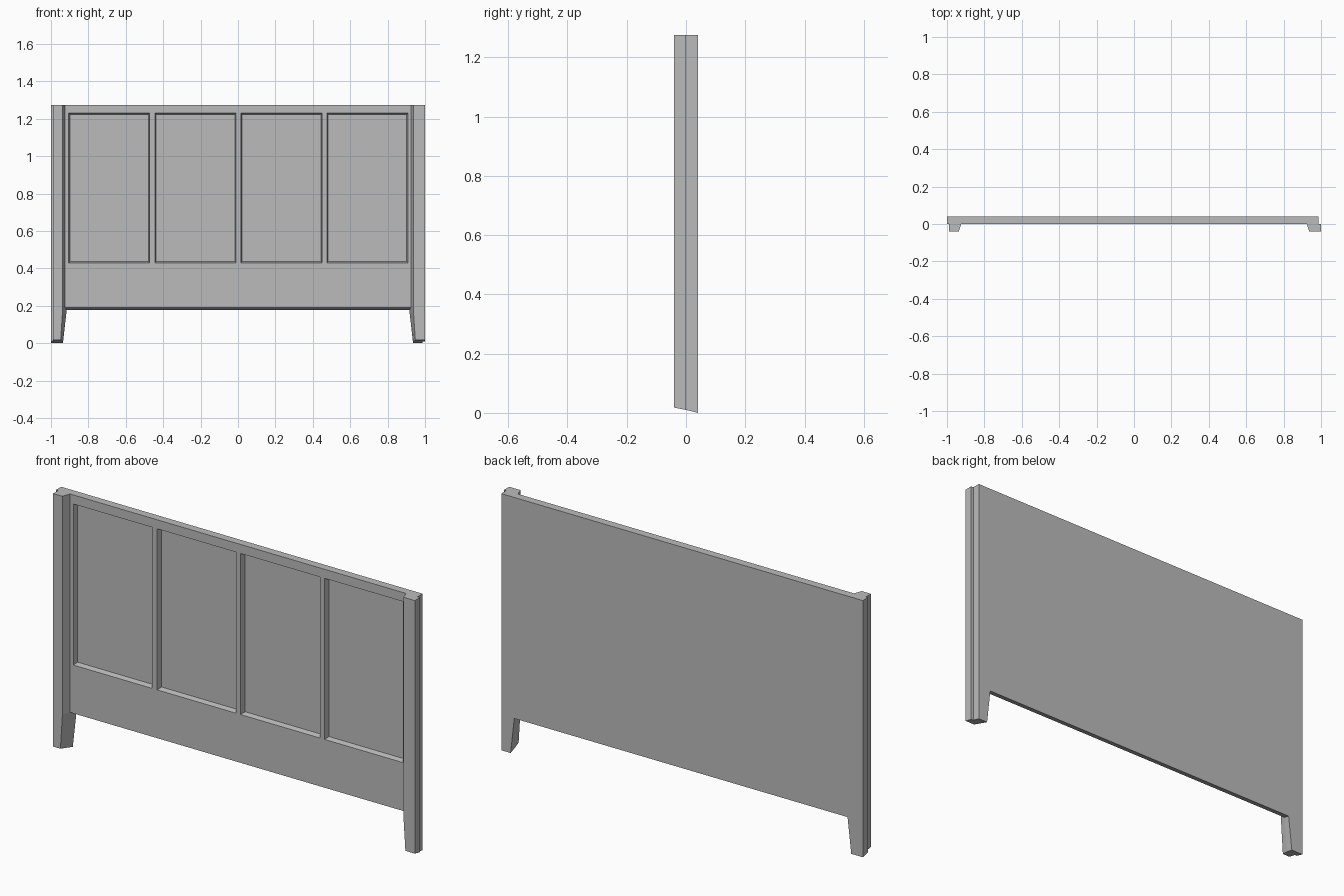
import bpy, bmesh
from mathutils import Vector

cube = bpy.data.objects.get("Cube")
if cube:
    bpy.data.objects.remove(cube, do_unlink=True)

# Single painted finish
grey = bpy.data.materials.new("plain_grey")
grey.use_nodes = True
colour = (0.5, 0.5, 0.5, 1)
grey.diffuse_color = colour
grey.node_tree.nodes["Principled BSDF"].inputs["Base Color"].default_value = colour

TOP = 1.275
FRONT, MID, BACK = -0.04, 0.0, 0.04


def loft(bm, front, back, y_front, y_back):
    """Solid between two (x, z) outlines, each listed counter-clockwise from the front."""
    f = [bm.verts.new((x, y_front, z)) for x, z in front]
    b = [bm.verts.new((x, y_back, z)) for x, z in back]
    bm.faces.new(f)
    bm.faces.new(b[::-1])
    for i in range(len(f)):
        j = (i + 1) % len(f)
        bm.faces.new((f[i], b[i], b[j], f[j]))
    bmesh.ops.recalc_face_normals(bm, faces=bm.faces[:])


def finish(bm, name):
    mesh = bpy.data.meshes.new(name)
    bm.to_mesh(mesh)
    bm.free()
    mesh.materials.append(grey)
    obj = bpy.data.objects.new(name, mesh)
    bpy.context.collection.objects.link(obj)


def board_outline(foot_z, rail_z, foot_in, knee_in):
    """Board with two tapered legs left standing below the bottom rail."""
    left, right = -1.0, 0.987
    return [(left, foot_z), (-foot_in, foot_z), (-knee_in, rail_z),
            (knee_in, rail_z), (foot_in, foot_z), (right, foot_z),
            (right, TOP), (left, TOP)]


def cut(bm, faces, point, normal):
    edges = {e for f in faces for e in f.edges}
    verts = {v for f in faces for v in f.verts}
    bmesh.ops.bisect_plane(bm, geom=list(faces) + list(edges) + list(verts),
                           plane_co=point, plane_no=normal)


def front_faces(bm, low, high):
    return [f for f in bm.faces if f.normal.y < -0.9
            and low < f.calc_center_median().z < high]


# Board with four sunken panels
PANEL_LOW, PANEL_HIGH = 0.43, 1.23
PANELS = [(-0.905, -0.472), (-0.444, -0.01), (0.015, 0.45), (0.476, 0.908)]
bm = bmesh.new()
loft(bm, board_outline(0.01, 0.19, 0.94, 0.924),
     board_outline(0.0, 0.177, 0.936, 0.916), MID, BACK)
for z in (PANEL_LOW, PANEL_HIGH):
    cut(bm, front_faces(bm, 0, TOP), Vector((0, 0, z)), Vector((0, 0, 1)))
for pair in PANELS:
    for x in pair:
        cut(bm, front_faces(bm, PANEL_LOW, PANEL_HIGH),
            Vector((x, 0, 0)), Vector((1, 0, 0)))
sunken = [f for f in front_faces(bm, PANEL_LOW, PANEL_HIGH)
          if any(a < f.calc_center_median().x < b for a, b in PANELS)]
bmesh.ops.inset_individual(bm, faces=sunken, thickness=0.009, depth=-0.025)
finish(bm, "panelled_board")


# Corner posts on the front, with tapered feet
def post_outline(outer, inner, foot, foot_z):
    return [(outer, foot_z), (foot, foot_z), (inner, 0.19), (inner, TOP), (outer, TOP)]


for name, side, outer in (("right_post", -1, 0.988), ("left_post", 1, 1.0)):
    bm = bmesh.new()
    rings = [[(side * x, z) for x, z in post_outline(outer, inner, foot, foot_z)]
             for inner, foot, foot_z in ((0.937, 0.948, 0.018), (0.924, 0.94, 0.01))]
    loft(bm, rings[0], rings[1], FRONT, MID)
    finish(bm, name)
